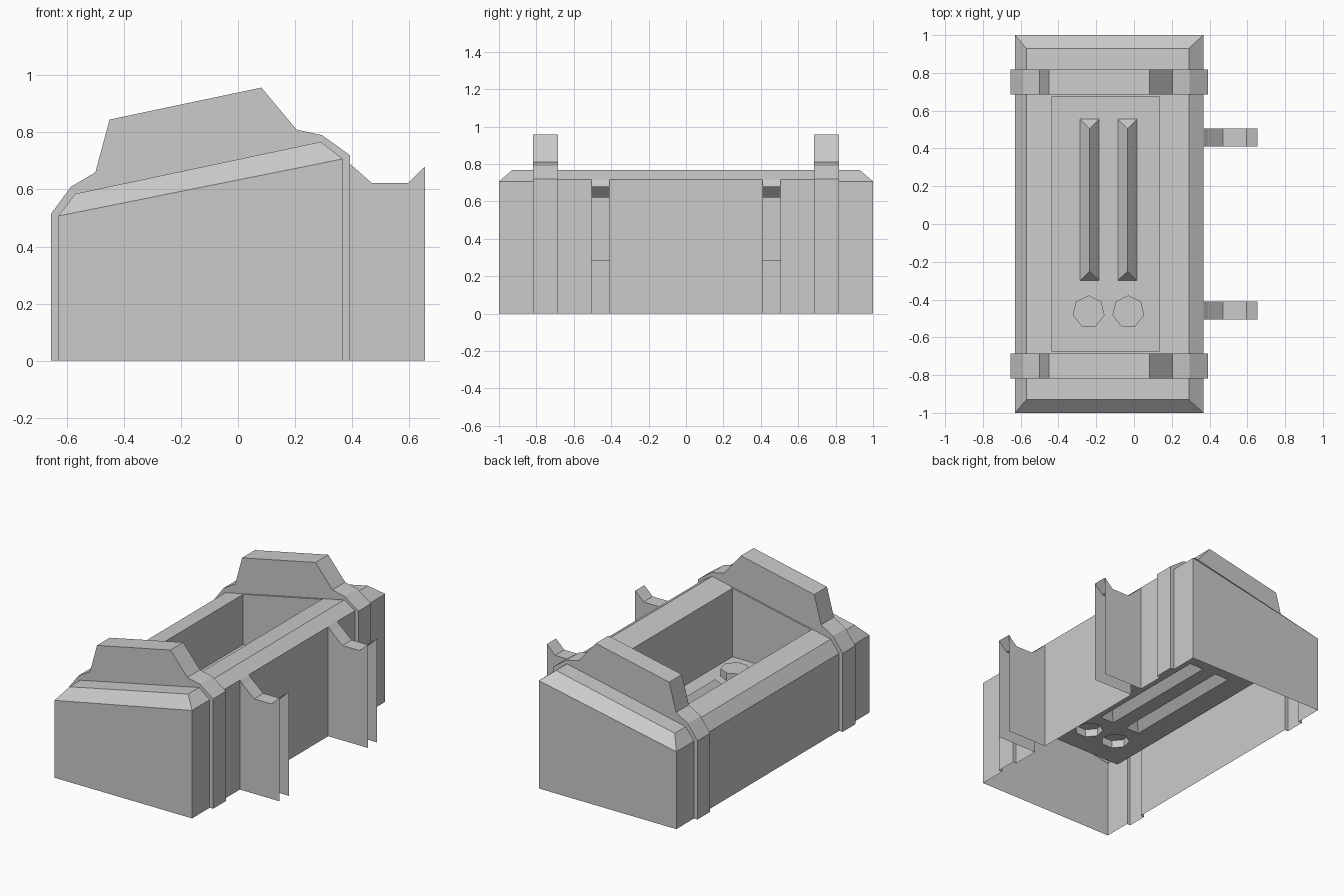
import bpy, bmesh, math

if "Cube" in bpy.data.objects:
    bpy.data.objects.remove(bpy.data.objects["Cube"])

F = 0.285                                   # recess floor height


def make(name, polys):
    """Object from a list of polygons given as 3D point lists."""
    bm = bmesh.new()
    for poly in polys:
        bm.faces.new([bm.verts.new(p) for p in poly])
    bmesh.ops.remove_doubles(bm, verts=bm.verts, dist=0.0005)
    return finish(name, bm)


def finish(name, bm):
    me = bpy.data.meshes.new(name)
    bm.to_mesh(me)
    bm.free()
    ob = bpy.data.objects.new(name, me)
    bpy.context.collection.objects.link(ob)
    return ob


def strip(prof, y0, y1):
    """Sweep an open x-z profile along y."""
    return [[(a[0], y0, a[1]), (a[0], y1, a[1]), (b[0], y1, b[1]), (b[0], y0, b[1])]
            for a, b in zip(prof, prof[1:])]


def plate(prof, y, back=False):
    """Flat x-z polygon facing -y, or +y when back is set."""
    pts = [(x, y, z) for x, z in prof]
    return pts[::-1] if back else pts


# Shell: hollow, open underneath, with a sloping chamfered top
outer = [(.367, 0), (.367, .707), (.29, .767), (-.57, .585), (-.63, .507), (-.63, 0)]
rim_r, rim_l = (.135, .734), (-.435, .614)
right_side = [(.367, .717), (.29, .767), rim_r, (.135, F)]
left_side = [(-.435, F), rim_l, (-.57, .585), (-.63, .507), (-.63, 0)]
shell = strip(right_side, -.675, .675) + strip(left_side, -.675, .675)
for y0, y1 in ((-.685, -.505), (-.41, .41), (.505, .685)):
    shell += strip([(.367, 0), (.367, .717)], y0, y1)
for s in (-1, 1):
    back = s > 0
    lo, hi = sorted((s * .675, s * .685))
    shell += strip([(.367, .717)] + outer[2:], lo, hi)
    shell.append(plate([(.135, F), (-.435, F), rim_l, rim_r], s * .675, back))
    shell.append(plate(outer[:2] + outer[4:], s, back))
    # outer section with the top pulled in to y = 0.93
    ring = [[(x, s * (.93 if i in (2, 3) else 1), z), (x, s * .815, z)]
            for i, (x, z) in enumerate(outer)]
    for a, b in zip(ring, ring[1:]):
        q = [a[0], a[1], b[1], b[0]]
        shell.append(q[::-1] if back else q)
    q = [(outer[i][0], s * (.93 if i in (2, 3) else 1), outer[i][1]) for i in (1, 2, 3, 4)]
    shell.append(q[::-1] if back else q)
make("shell", shell)

# Raised straps with humps across both ends
band = [(.392, 0), (.392, .72), (.295, .79), (.205, .81), (.082, .957), (-.45, .845),
        (-.5, .66), (-.585, .61), (-.655, .515), (-.655, 0)]
for s, side in ((-1, "front"), (1, "back")):
    lo, hi = sorted((s * .685, s * .817))
    frame = band + outer[::-1]
    make(side + "_strap", strip(band, lo, hi) + [plate(frame, lo), plate(frame, hi, True)])

# Hollow hooks on the right side, open at the end and underneath
hook = [(.655, .68), (.595, .622), (.47, .622), (.392, .69), (.367, .717)]
for s, side in ((-1, "front"), (1, "back")):
    lo, hi = sorted((s * .41, s * .505))
    cheek = [(.367, 0), (.655, 0)] + hook
    make(side + "_hook", strip(hook, lo, hi) + [plate(cheek, lo), plate(cheek, hi, True)])

# Recess floor with openings under the ridges and studs
ridge_x, stud_x = (-.235, -.035), (-.24, -.03)


def rect(x0, x1, y0, y1):
    return [(x0, y0), (x1, y0), (x1, y1), (x0, y1)]


def heptagon(cx):
    return [(cx + .086 * math.cos(math.pi / 2 + k * math.tau / 7),
             -.464 + .086 * math.sin(math.pi / 2 + k * math.tau / 7)) for k in range(7)]


loops = [rect(-.435, .135, -.675, .675)]
loops += [rect(x - .051, x + .051, -.3, .555) for x in ridge_x]
loops += [heptagon(x) for x in stud_x]
bm = bmesh.new()
for loop in loops:
    vs = [bm.verts.new((x, y, F)) for x, y in loop]
    for a, b in zip(vs, vs[1:] + vs[:1]):
        bm.edges.new((a, b))
bmesh.ops.triangle_fill(bm, edges=bm.edges[:], use_beauty=True, normal=(0, 0, 1))
finish("recess_floor", bm)

# Hipped ridges on the floor
for i, x in enumerate(ridge_x):
    a, b, c, d = [(px, py, F) for px, py in rect(x - .051, x + .051, -.3, .555)]
    e, f = (x, -.25, F + .06), (x, .505, F + .06)
    make(f"ridge_{i + 1}", [[a, b, e], [b, c, f, e], [c, d, f], [d, a, e, f]])

# Seven-sided studs
for i, x in enumerate(stud_x):
    h = heptagon(x)
    sides = [[(*p, F), (*q, F), (*q, F + .05), (*p, F + .05)] for p, q in zip(h, h[1:] + h[:1])]
    make(f"stud_{i + 1}", sides + [[(*p, F + .05) for p in h]])
